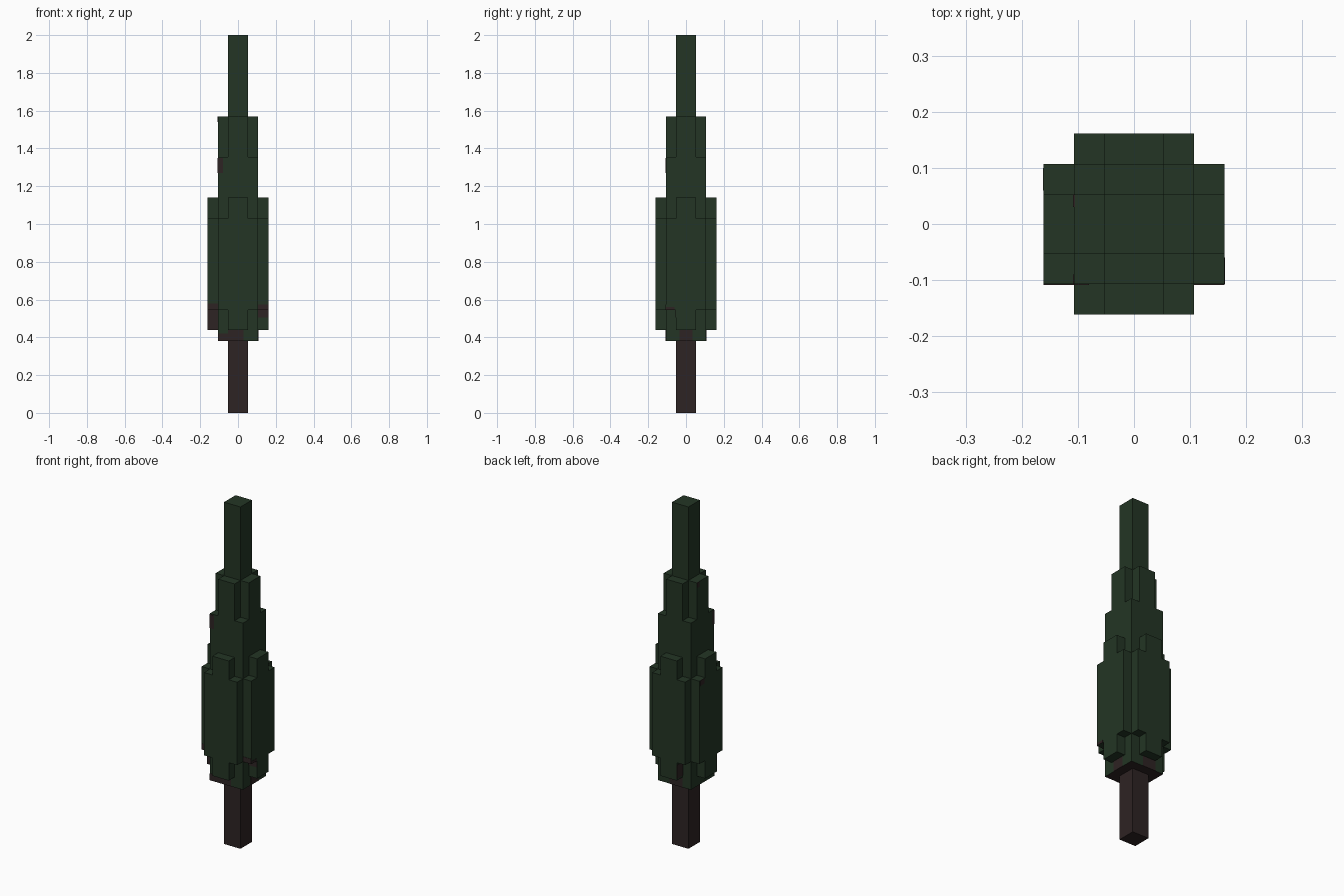
import bpy
import bmesh
from mathutils import Vector

cube = bpy.data.objects.get("Cube")
if cube:
    bpy.data.objects.remove(cube)


def make_material(name, color):
    mat = bpy.data.materials.new(name)
    mat.use_nodes = True
    mat.diffuse_color = color
    mat.node_tree.nodes["Principled BSDF"].inputs["Base Color"].default_value = color
    mat.node_tree.nodes["Principled BSDF"].inputs["Roughness"].default_value = 1
    return mat


GREEN = make_material("dark_green", (0.017, 0.036, 0.018, 1))
BROWN = make_material("bark_brown", (0.027, 0.017, 0.017, 1))


def finish(name, bm, *mats):
    mesh = bpy.data.meshes.new(name)
    bm.to_mesh(mesh)
    bm.free()
    for mat in mats:
        mesh.materials.append(mat)
    obj = bpy.data.objects.new(name, mesh)
    bpy.context.scene.collection.objects.link(obj)
    return obj


def add_box(bm, low, high):
    low, high = Vector(low), Vector(high)
    size, mid = high - low, (low + high) / 2
    for v in bmesh.ops.create_cube(bm, size=1)["verts"]:
        v.co = v.co * size + mid


# Half widths of the core, middle and outer rings
A, B, C = 0.053, 0.107, 0.161
BASE = 0.38
EDGES = [-C, -B, -A, A, B, C]

# Bottom and top of each stepped column, by its ring along both axes
SPANS = {(0, 0): (BASE, 2.0), (0, 1): (BASE, 1.57), (1, 1): (BASE, 1.355),
         (0, 2): (0.44, 1.14), (1, 2): (0.545, 1.03)}


def span(i, j):
    return SPANS.get(tuple(sorted((abs(i), abs(j)))))


# Trunk
bm = bmesh.new()
add_box(bm, (-A, -A, 0), (A, A, BASE))
finish("trunk", bm, BROWN)

# Foliage: caps and exposed walls of the stepped columns
bm = bmesh.new()


def quad(*points):
    return bm.faces.new([bm.verts.new(p) for p in points])


for i in range(-2, 3):
    for j in range(-2, 3):
        own = span(i, j)
        if not own:
            continue
        x0, x1 = EDGES[i + 2], EDGES[i + 3]
        y0, y1 = EDGES[j + 2], EDGES[j + 3]
        ring = [(x0, y0), (x1, y0), (x1, y1), (x0, y1)]
        quad(*[(x, y, own[1]) for x, y in ring])
        under = quad(*[(x, y, own[0]) for x, y in reversed(ring)])
        under.material_index = int(own[0] == BASE)
        for k, (di, dj) in enumerate([(0, -1), (1, 0), (0, 1), (-1, 0)]):
            p, q = ring[k], ring[(k + 1) % 4]
            other = span(i + di, j + dj) or (own[1], own[1])
            for lo, hi in [(own[0], min(own[1], other[0])), (max(own[0], other[1]), own[1])]:
                if hi - lo > 0.001:
                    quad((*p, lo), (*q, lo), (*q, hi), (*p, hi))
bmesh.ops.remove_doubles(bm, verts=bm.verts, dist=0.0005)
finish("foliage", bm, GREEN, BROWN)

# Bark showing through the foliage, as thin plates
bm = bmesh.new()
T = 0.0015


def patch(axis, at, u0, u1, z0, z1):
    if axis == "x":
        add_box(bm, (at - T, u0, z0), (at + T, u1, z1))
    else:
        add_box(bm, (u0, at - T, z0), (u1, at + T, z1))


# Front
patch("y", -B, -B, -A, BASE, 0.42)
patch("y", -B, -A, 0.03, BASE, 0.44)
patch("y", -A, -C, -B, 0.44, 0.545)
patch("y", -B, -C, -B, 0.545, 0.58)
patch("y", -A, B, C, 0.505, 0.545)
patch("y", -B, B, C, 0.545, 0.575)
patch("y", -B, -B, -0.08, 1.27, 1.35)
# Back
patch("y", B, -A, 0.03, BASE, 0.44)
# Sides
patch("x", B, -0.035, 0.035, BASE, 0.44)
patch("x", C, -B, -0.06, 0.545, 0.56)
patch("x", -B, -B, -0.09, 1.27, 1.35)
patch("x", -B, 0.03, A, 1.54, 1.57)
patch("x", -C, 0.06, 0.1, 1.0, 1.03)
patch("x", -A, B, C, 0.45, 0.53)
finish("bark_patches", bm, BROWN)
